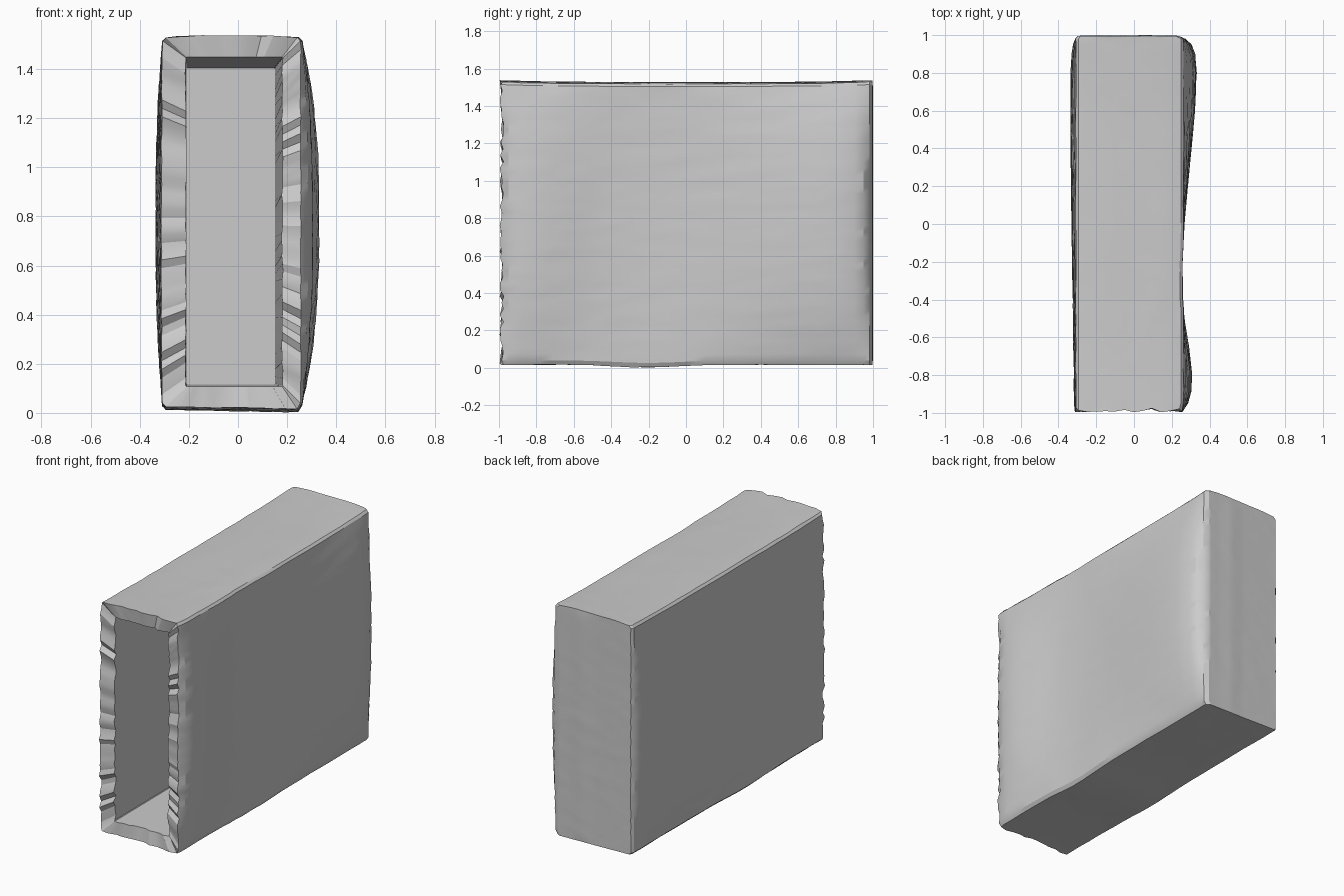
import bpy, bmesh, math, random

if "Cube" in bpy.data.objects:
    bpy.data.objects.remove(bpy.data.objects["Cube"])

random.seed(4)
NX, NZ = 12, 44          # points along each short / long side of a section


def outer_section(y, left, right, jitter=0.002):
    """Chamfered rectangle with bulging sides at depth y."""
    c = 0.014
    el, er = max(left, -0.308), min(right, 0.262)
    z0 = 0.026 - 0.014 * math.exp(-((y + 0.2) / 0.25) ** 2)
    z1 = 1.519 + 0.010 * abs(y) ** 4
    j = lambda: random.uniform(-jitter, jitter)

    def low(s):
        return z0 - 0.010 * s + j()

    def high(s):
        return z1 + 0.008 * (1 - abs(2 * s - 1) ** 4) + j()

    def side(edge, full, t):
        return edge + (full - edge) * (1 - abs(2 * t - 1) ** 2.6) + j()

    pts = []
    for i in range(NX):
        s = i / (NX - 1)
        pts.append((el + c + (er - el - 2 * c) * s, low(s)))
    for i in range(NZ):
        t = i / (NZ - 1)
        pts.append((side(er, right, t), z0 + c + (z1 - z0 - 2 * c) * t))
    for i in range(NX):
        s = 1 - i / (NX - 1)
        pts.append((el + c + (er - el - 2 * c) * s, high(s)))
    for i in range(NZ):
        t = 1 - i / (NZ - 1)
        pts.append((side(el, left, t), z0 + c + (z1 - z0 - 2 * c) * t))
    return [(x, y, z) for x, z in pts]


def inner_section(y, left, right, z0, z1):
    """Plain rectangle with the same point count as the outer section."""
    c = 0.003
    xs = [left + c + (right - left - 2 * c) * i / (NX - 1) for i in range(NX)]
    zs = [z0 + c + (z1 - z0 - 2 * c) * i / (NZ - 1) for i in range(NZ)]
    pts = [(x, z0) for x in xs] + [(right, z) for z in zs]
    pts += [(x, z1) for x in reversed(xs)] + [(left, z) for z in reversed(zs)]
    return [(x, y, z) for x, z in pts]


def interp(table, y):
    """Smooth interpolation through (y, left, right) rows."""
    for a, b in zip(table, table[1:]):
        if y <= b[0]:
            f = (y - a[0]) / (b[0] - a[0])
            return [a[k] + (b[k] - a[k]) * f for k in (1, 2)]
    return table[-1][1:]


# Plan outline of the case: depth, left edge, right edge
outline = [(-0.985, -0.312, 0.255), (-0.95, -0.316, 0.285), (-0.88, -0.318, 0.304),
           (-0.78, -0.318, 0.305), (-0.65, -0.320, 0.290), (-0.50, -0.322, 0.266),
           (-0.38, -0.324, 0.257), (-0.20, -0.327, 0.256), (0.0, -0.330, 0.266),
           (0.20, -0.332, 0.284), (0.40, -0.334, 0.304), (0.60, -0.335, 0.322),
           (0.80, -0.335, 0.331), (0.90, -0.330, 0.324), (0.95, -0.322, 0.304),
           (0.98, -0.310, 0.272)]
depths = [r[0] for r in outline]
depths = sorted(depths + [(a + b) / 2 for a, b in zip(depths[3:12], depths[4:13])])

bm = bmesh.new()


def ring(pts):
    return [bm.verts.new(p) for p in pts]


# Outer shell from open front to back
rings = [ring(outer_section(y, *interp(outline, y))) for y in depths]
rings.append(ring(outer_section(0.996, -0.296, 0.235, 0.001)))

# Straight-walled cavity, slightly tapering toward the back
front_in = ring(inner_section(-0.975, -0.212, 0.180, 0.108, 1.448))
back_in = ring(inner_section(0.89, -0.210, 0.150, 0.115, 1.405))
rings = [back_in, front_in] + rings

# Ragged rim around the opening
for a, b in zip(rings[2], rings[1]):
    d = random.uniform(-0.012, 0.012)
    a.co.y += d
    b.co.y += d + random.uniform(-0.004, 0.004)
    b.co.x += random.uniform(-0.003, 0.003)

n = len(front_in)
for a, b in zip(rings, rings[1:]):
    for i in range(n):
        k = (i + 1) % n
        bm.faces.new((a[i], a[k], b[k], b[i]))
bm.faces.new(back_in)

# Back panel, with a shallow vertical ridge like a spine crease
last = rings[-1]
cols = []
for i in range(NX):
    lo, hi = last[i], last[2 * NX + NZ - 1 - i]
    ridge = 0.006 * math.exp(-((lo.co.x - 0.06) / 0.03) ** 2)
    col = []
    for r in range(NZ):
        t = r / (NZ - 1)
        v = bm.verts.new(lo.co.lerp(hi.co, 0.02 + 0.96 * t))
        v.co.y += ridge + random.uniform(-0.001, 0.001)
        col.append(v)
    cols.append([lo] + col + [hi])
for a, b in zip(cols, cols[1:]):
    for r in range(NZ + 1):
        bm.faces.new((a[r], b[r], b[r + 1], a[r + 1]))
right = last[NX:NX + NZ]
left = list(reversed(last[2 * NX + NZ:]))
for edge, col in ((right, cols[-1]), (left, cols[0])):
    for r in range(NZ - 1):
        bm.faces.new((edge[r], edge[r + 1], col[r + 2], col[r + 1]))
    bm.faces.new((edge[0], col[1], col[0]))
    bm.faces.new((edge[-1], col[-1], col[-2]))

bmesh.ops.recalc_face_normals(bm, faces=bm.faces)
mesh = bpy.data.meshes.new("slipcase")
bm.to_mesh(mesh)
bm.free()
case = bpy.data.objects.new("slipcase", mesh)
bpy.context.collection.objects.link(case)
bpy.context.view_layer.objects.active = case
case.select_set(True)
bpy.ops.object.shade_smooth_by_angle(angle=math.radians(25))
